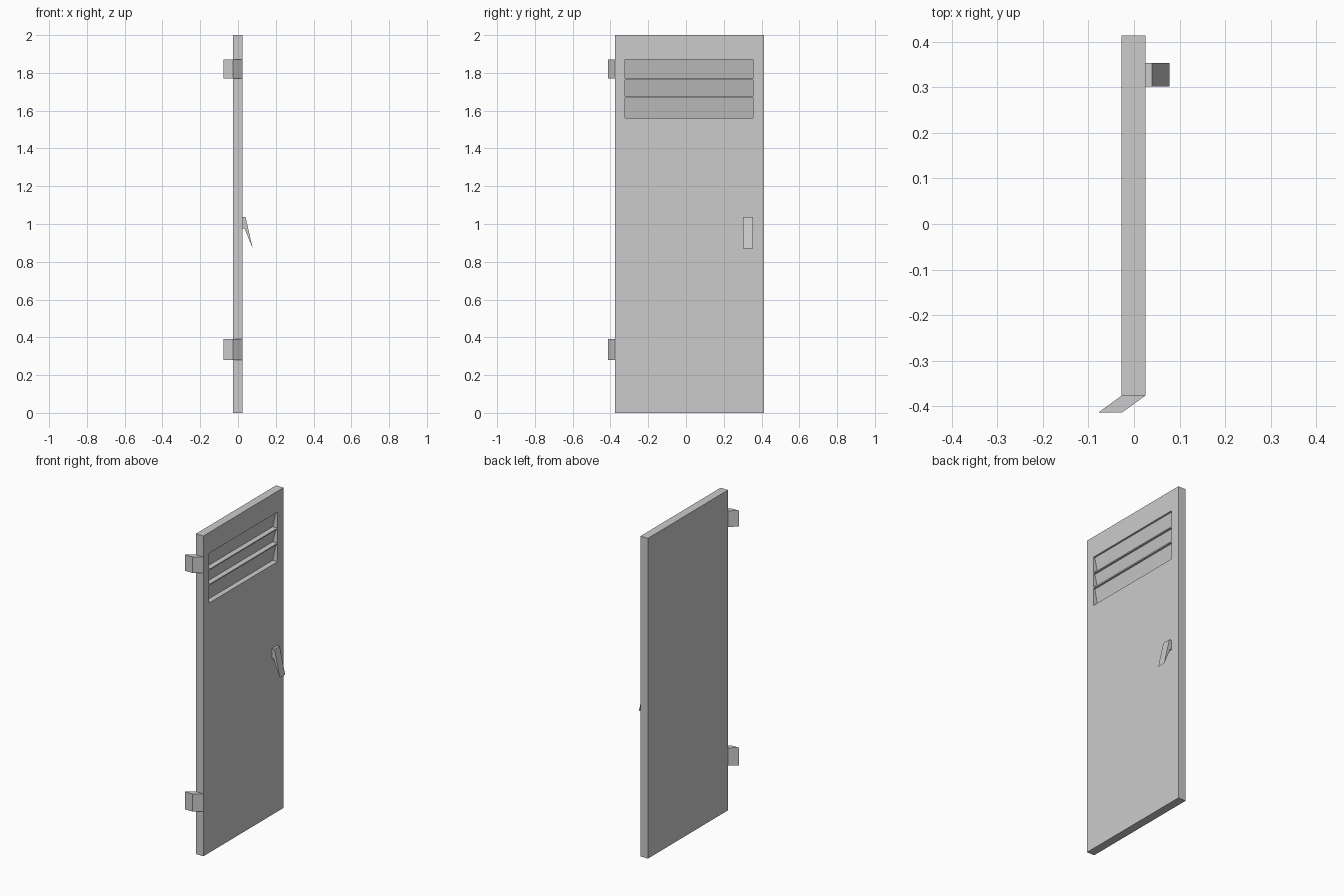
import bpy, bmesh
from mathutils import Vector

if "Cube" in bpy.data.objects:
    bpy.data.objects.remove(bpy.data.objects["Cube"])


def prism(name, points, offset):
    """Extrude a closed 3D outline by an offset into a solid."""
    bm = bmesh.new()
    face = bm.faces.new([bm.verts.new(p) for p in points])
    geom = bmesh.ops.extrude_face_region(bm, geom=[face], use_keep_orig=True)["geom"]
    moved = [g for g in geom if isinstance(g, bmesh.types.BMVert)]
    bmesh.ops.translate(bm, vec=Vector(offset), verts=moved)
    bmesh.ops.recalc_face_normals(bm, faces=bm.faces)
    mesh = bpy.data.meshes.new(name)
    bm.to_mesh(mesh)
    bm.free()
    obj = bpy.data.objects.new(name, mesh)
    bpy.context.collection.objects.link(obj)
    return obj


X0, X1 = -0.027, 0.025      # back and outer face of the door
Y0, Y1 = -0.377, 0.414      # hinge edge and free edge

# Door panel
door = prism("door_panel", [(X0, Y0, 0), (X1, Y0, 0), (X1, Y1, 0), (X0, Y1, 0)], (0, 0, 2))

# Sloped vent recesses, deeper at the bottom
for i, (low, high) in enumerate([(1.56, 1.668), (1.676, 1.763), (1.77, 1.87)]):
    profile = [(0.06, low), (X1 - 0.033, low), (X1 - 0.011, high), (0.06, high)]
    cutter = prism(f"vent_cutter_{i + 1}", [(x, -0.322, z) for x, z in profile], (0, 0.676, 0))
    cutter.hide_render = True
    cutter.hide_set(True)
    cut = door.modifiers.new(f"vent_{i + 1}", "BOOLEAN")
    cut.operation = "DIFFERENCE"
    cut.solver = "EXACT"
    cut.object = cutter

# Slanted hinges
for name, low, high in [("lower_hinge", 0.28, 0.39), ("upper_hinge", 1.77, 1.87)]:
    outline = [(X0, Y0), (X1, Y0), (-0.026, -0.414), (-0.078, -0.414)]
    prism(name, [(x, y, low) for x, y in outline], (0, 0, high - low))

# Wedge-shaped pull handle
profile = [(X1, 1.037), (0.04, 1.037), (0.078, 0.87), (0.034, 0.977), (X1, 0.977)]
prism("handle", [(x, 0.302, z) for x, z in profile], (0, 0.052, 0))
